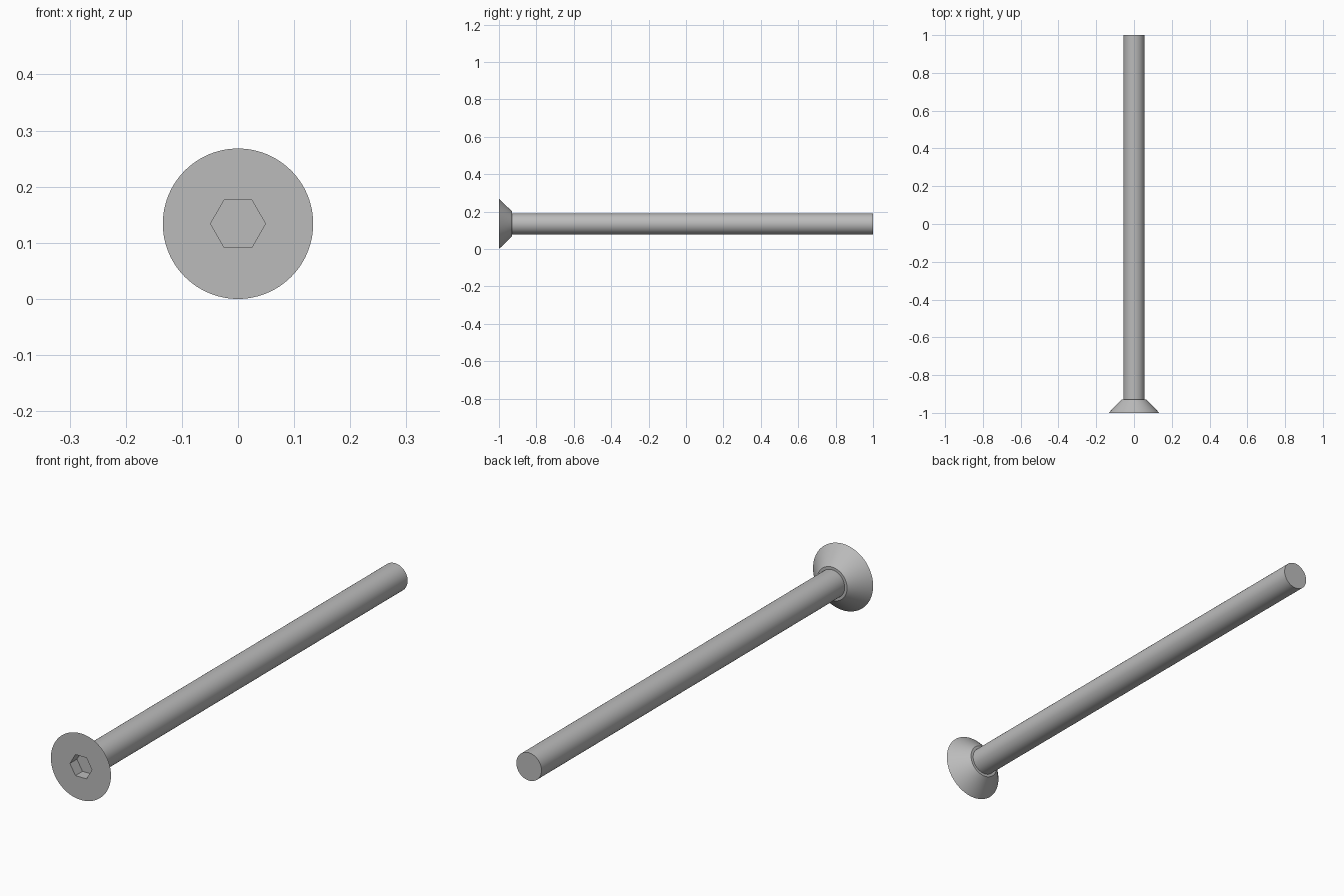
import bpy
import bmesh
from math import cos, sin, pi, radians

if "Cube" in bpy.data.objects:
    bpy.data.objects.remove(bpy.data.objects["Cube"], do_unlink=True)

SEGMENTS = 96
AXIS_Z = 0.134
HEAD_RADIUS = 0.134
COLLAR_RADIUS = 0.067
SHAFT_RADIUS = 0.056
SOCKET_RADIUS = 0.049
SOCKET_DEPTH = 0.045
HEAD_BACK = -0.93

steel = bpy.data.materials.new("steel grey")
colour = (0.5, 0.5, 0.5, 1)
steel.diffuse_color = colour
steel.use_nodes = True
steel.node_tree.nodes["Principled BSDF"].inputs["Base Color"].default_value = colour


def circle(radius):
    return lambda angle: radius


def hexagon(radius):
    # Distance to the edge of a hexagon with corners on the x axis
    return lambda angle: radius * cos(pi / 6) / cos(angle % (pi / 3) - pi / 6)


def stack_rings(name, profile):
    """Skin a row of (y, outline) rings and cap both ends."""
    bm = bmesh.new()
    angles = [2 * pi * i / SEGMENTS for i in range(SEGMENTS)]
    rings = [[bm.verts.new((r(a) * cos(a), y, r(a) * sin(a))) for a in angles]
             for y, r in profile]
    for ring, following in zip(rings, rings[1:]):
        for i in range(SEGMENTS):
            j = (i + 1) % SEGMENTS
            bm.faces.new((ring[i], ring[j], following[j], following[i]))
    bm.faces.new(rings[0])
    bm.faces.new(rings[-1])
    bmesh.ops.recalc_face_normals(bm, faces=bm.faces)
    mesh = bpy.data.meshes.new(name)
    bm.to_mesh(mesh)
    bm.free()
    mesh.materials.append(steel)
    part = bpy.data.objects.new(name, mesh)
    part.location.z = AXIS_Z
    bpy.context.collection.objects.link(part)
    bpy.ops.object.select_all(action="DESELECT")
    part.select_set(True)
    bpy.context.view_layer.objects.active = part
    bpy.ops.object.shade_smooth_by_angle(angle=radians(30))
    return part


# Countersunk head with a hexagonal socket
stack_rings("countersunk_head", [
    (-1 + SOCKET_DEPTH, hexagon(SOCKET_RADIUS)),
    (-1, hexagon(SOCKET_RADIUS)),
    (-1, circle(HEAD_RADIUS)),
    (HEAD_BACK, circle(COLLAR_RADIUS)),
])

# Plain round shaft, seated slightly inside the head
stack_rings("shaft", [
    (HEAD_BACK - 0.01, circle(SHAFT_RADIUS)),
    (1, circle(SHAFT_RADIUS)),
])
